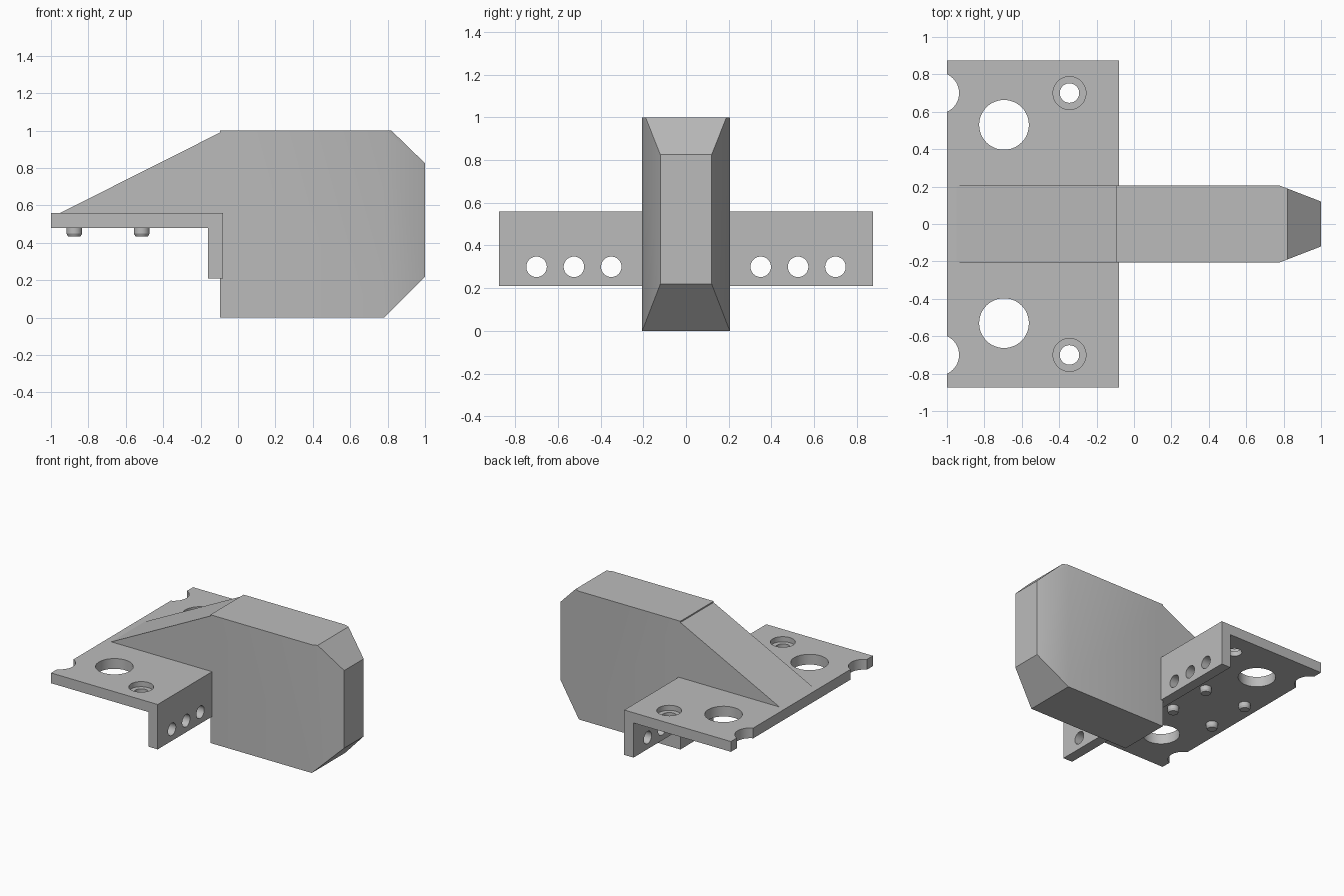
import bpy, bmesh, math
from mathutils import Matrix

if "Cube" in bpy.data.objects:
    bpy.data.objects.remove(bpy.data.objects["Cube"])

grey = bpy.data.materials.new("plain grey")
grey.use_nodes = True
COLOUR = (0.5, 0.5, 0.5, 1)
grey.diffuse_color = COLOUR
grey.node_tree.nodes["Principled BSDF"].inputs["Base Color"].default_value = COLOUR


def finish(name, bm):
    bmesh.ops.recalc_face_normals(bm, faces=bm.faces)
    mesh = bpy.data.meshes.new(name)
    bm.to_mesh(mesh)
    bm.free()
    mesh.materials.append(grey)
    obj = bpy.data.objects.new(name, mesh)
    bpy.context.collection.objects.link(obj)
    return obj


def prism(name, outline, half_width):
    """Side outline in x and z, extruded evenly along y."""
    bm = bmesh.new()
    face = bm.faces.new([bm.verts.new((x, -half_width, z)) for x, z in outline])
    out = bmesh.ops.extrude_face_region(bm, geom=[face])["geom"]
    verts = [v for v in out if isinstance(v, bmesh.types.BMVert)]
    bmesh.ops.translate(bm, verts=verts, vec=(0, 2 * half_width, 0))
    return finish(name, bm)


def cylinder(name, centre, radius, depth, axis="Z", radius_top=None):
    bm = bmesh.new()
    turn = Matrix.Rotation(math.pi / 2, 4, "Y") if axis == "X" else Matrix()
    bmesh.ops.create_cone(bm, cap_ends=True, segments=48, radius1=radius,
                          radius2=radius_top or radius, depth=depth,
                          matrix=Matrix.Translation(centre) @ turn)
    return finish(name, bm)


def smooth(obj):
    bpy.ops.object.select_all(action="DESELECT")
    obj.select_set(True)
    bpy.context.view_layer.objects.active = obj
    bpy.ops.object.shade_smooth_by_angle(angle=math.radians(30))


def cut(obj, cutter):
    mod = obj.modifiers.new("hole", "BOOLEAN")
    mod.operation, mod.solver, mod.object = "DIFFERENCE", "EXACT", cutter
    bpy.context.view_layer.objects.active = obj
    bpy.ops.object.modifier_apply(modifier=mod.name)
    bpy.data.objects.remove(cutter)


# Angled mounting bracket: flat plate with a downturned flange
bracket = prism("mounting_bracket", [(-1, 0.56), (-1, 0.48), (-0.16, 0.48),
                (-0.16, 0.21), (-0.08, 0.21), (-0.08, 0.56)], 0.875)
for side in (-1, 1):
    # Large hole, counterbored screw hole and edge notch in the plate
    cut(bracket, cylinder("large_hole", (-0.695, side * 0.53, 0.52), 0.133, 0.3))
    cut(bracket, cylinder("screw_hole", (-0.345, side * 0.7, 0.52), 0.052, 0.3))
    cut(bracket, cylinder("counterbore", (-0.345, side * 0.7, 0.62), 0.088, 0.2))
    cut(bracket, cylinder("edge_notch", (-1.045, side * 0.7, 0.52), 0.11, 0.3))
    # Row of holes through the flange
    for y in (0.35, 0.525, 0.7):
        cut(bracket, cylinder("flange_hole", (-0.12, side * y, 0.3), 0.048, 0.3, "X"))
smooth(bracket)

# Main body with a ramp running down onto the plate
body = prism("main_body", [(-0.95, 0.52), (-0.95, 0.56), (-0.095, 0.99), (-0.095, 1),
             (0.82, 1), (1, 0.825), (1, 0.22), (0.78, 0), (-0.095, 0),
             (-0.095, 0.52)], 0.205)

# Taper both sides of the nose
bm = bmesh.new()
bm.from_mesh(body.data)
for side in (-1, 1):
    cut_geom = bm.verts[:] + bm.edges[:] + bm.faces[:]
    edges = bmesh.ops.bisect_plane(bm, geom=cut_geom, dist=1e-5, clear_outer=True,
                                   plane_co=(1, side * 0.12, 0),
                                   plane_no=(0.085, side * 0.22, 0))["geom_cut"]
    bmesh.ops.holes_fill(bm, edges=[e for e in edges if isinstance(e, bmesh.types.BMEdge)])
bmesh.ops.recalc_face_normals(bm, faces=bm.faces)
bm.to_mesh(body.data)
bm.free()
smooth(body)

# Four locating pegs with chamfered tips under the plate
for x in (-0.875, -0.515):
    for y in (-0.18, 0.18):
        smooth(cylinder("locating_peg", (x, y, 0.47), 0.042, 0.04))
        smooth(cylinder("peg_tip", (x, y, 0.4425), 0.034, 0.015, radius_top=0.042))
